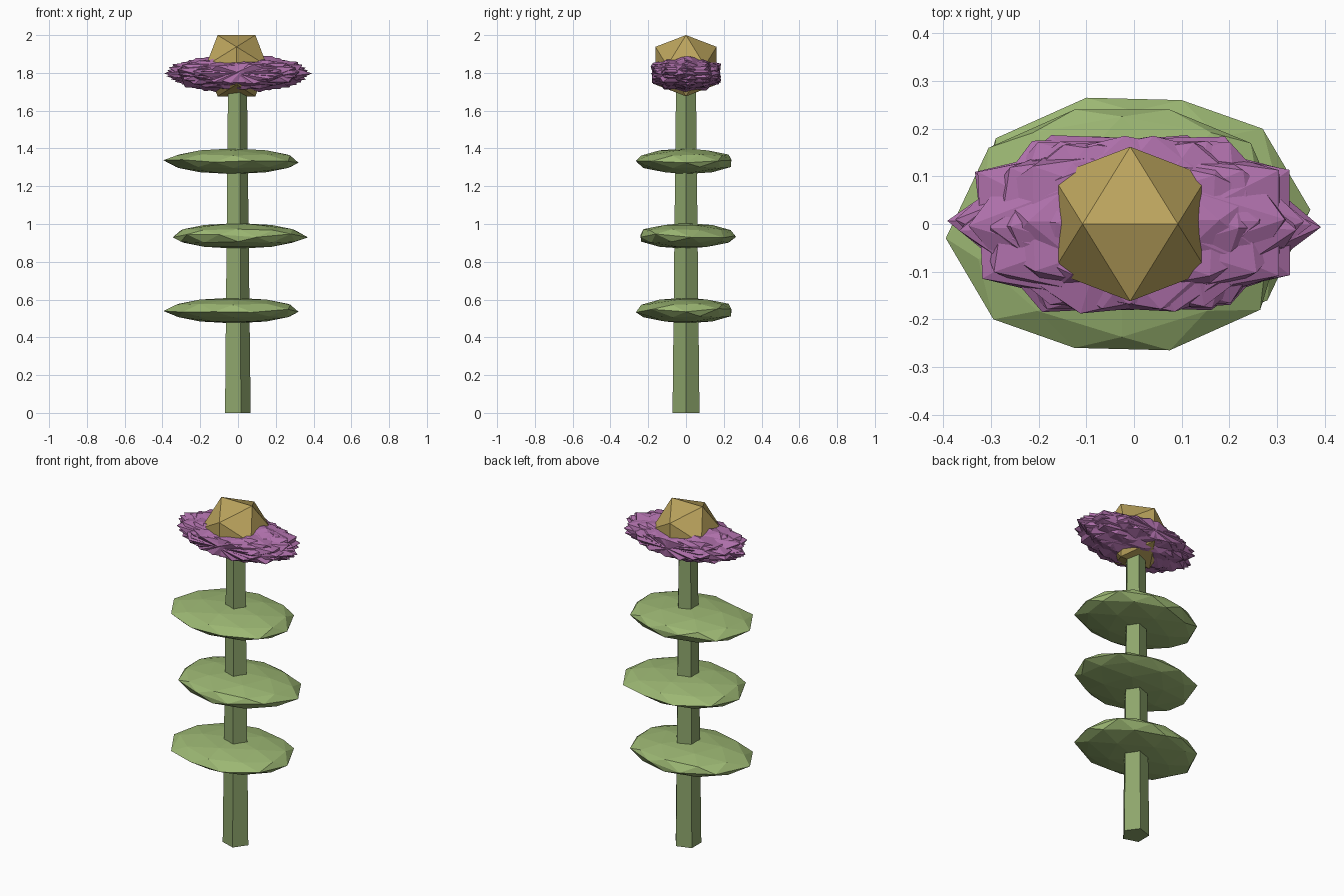
import bpy, bmesh, math, random
from mathutils import Matrix, Vector, Euler

if "Cube" in bpy.data.objects:
    bpy.data.objects.remove(bpy.data.objects["Cube"])

random.seed(4)
CX = -0.008  # stem axis


def material(name, rgb):
    m = bpy.data.materials.new(name)
    m.diffuse_color = (*rgb, 1)
    m.use_nodes = True
    m.node_tree.nodes["Principled BSDF"].inputs["Base Color"].default_value = m.diffuse_color
    return m


STEM = material("stem_green", (0.27, 0.38, 0.15))
LEAF = material("leaf_green", (0.33, 0.47, 0.17))
PURPLE = material("petal_purple", (0.42, 0.16, 0.40))
GOLD = material("centre_gold", (0.50, 0.37, 0.11))


def finish(bm, name, mat, loc):
    bmesh.ops.recalc_face_normals(bm, faces=bm.faces[:])
    me = bpy.data.meshes.new(name)
    bm.to_mesh(me)
    bm.free()
    me.materials.append(mat)
    ob = bpy.data.objects.new(name, me)
    ob.location = loc
    bpy.context.collection.objects.link(ob)
    return ob


# Five-sided tapering stem
bm = bmesh.new()
rings = []
for r, z in ((0.075, 0), (0.055, 1.78)):
    rings.append([bm.verts.new((r * math.cos(i * math.tau / 5),
                                r * math.sin(i * math.tau / 5), z)) for i in range(5)])
bm.faces.new(rings[0])
bm.faces.new(rings[1])
for i in range(5):
    j = (i + 1) % 5
    bm.faces.new((rings[0][i], rings[0][j], rings[1][j], rings[1][i]))
finish(bm, "stem", STEM, (CX, 0, 0))

# Three flattened leaf pads with an uneven ten-point rim, turned alternately
RIM = [(.37, .03), (.27, .20), (.10, .26), (-.10, .265), (-.29, .18),
       (-.345, 0), (-.27, -.17), (-.10, -.24), (.10, -.24), (.28, -.16)]
for n, (x, z) in enumerate(((-0.025, 0.542), (0, 0.937), (-0.025, 1.332))):
    bm = bmesh.new()
    bmesh.ops.create_icosphere(bm, subdivisions=2, radius=1,
                               matrix=Matrix.Rotation(math.pi / 2, 4, 'Z'))
    for v in bm.verts:
        if abs(v.co.z) < 0.05:
            k = round(math.atan2(v.co.y, v.co.x) / (math.pi / 5)) % 10
            v.co = (*RIM[k], random.uniform(-0.012, 0.012))
        else:
            v.co = (v.co.x * 0.355, v.co.y * 0.265, v.co.z * 0.068)
    if n != 1:
        bm.transform(Matrix.Rotation(math.pi, 4, 'Z'))
    finish(bm, f"leaf_{n + 1}", LEAF, (x, 0, z))

# Spiky flower: turned icosahedra sharing one flattened envelope
COUNT = 10
for i in range(COUNT):
    bm = bmesh.new()
    turn = Euler((random.uniform(-.08, .08), i * math.pi / COUNT,
                  random.uniform(-.08, .08))).to_matrix().to_4x4()
    bmesh.ops.create_icosphere(bm, subdivisions=1, radius=1)
    for v in bm.verts:
        v.co *= random.uniform(0.95, 1.02)
    bm.transform(Matrix.Diagonal((0.385, 0.21, 0.103, 1)) @ turn)
    finish(bm, f"petal_{i + 1}", PURPLE, (0, 0, 1.797))

# Gold icosahedral flower centre with one edge on top
bm = bmesh.new()
a, b = 0.1, 0.162
for s in (-1, 1):
    for t in (-1, 1):
        for co in ((s * a, 0, t * b), (0, s * b, t * a), (s * b, t * a, 0)):
            bm.verts.new(co)
bmesh.ops.convex_hull(bm, input=bm.verts[:])
finish(bm, "flower_centre", GOLD, (CX, 0, 1.838))
